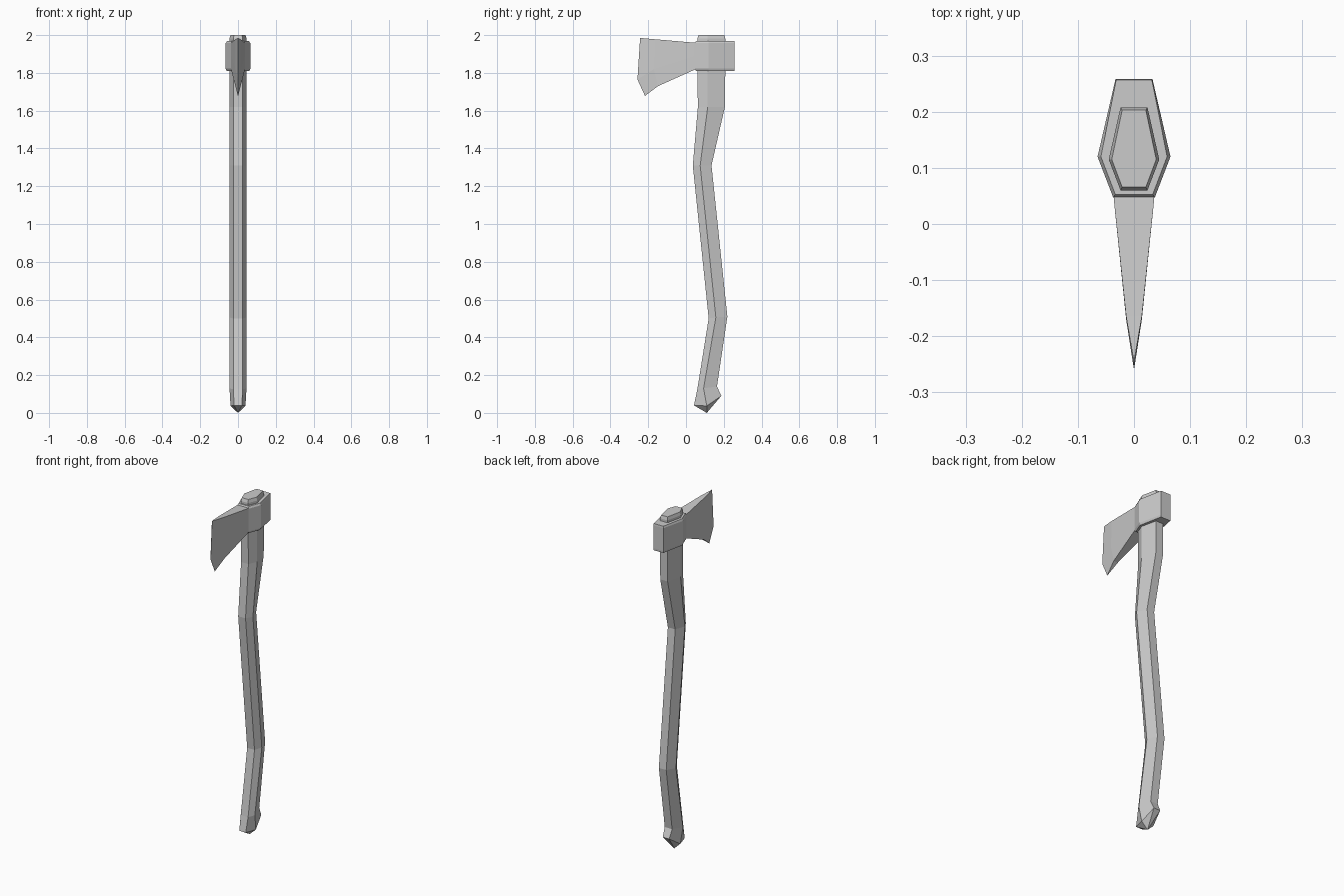
import bpy, bmesh

if "Cube" in bpy.data.objects:
    bpy.data.objects.remove(bpy.data.objects["Cube"])


def loft(name, rings, tip=None):
    """Skin a stack of equal-length rings, cap the start, cap or point the end."""
    bm = bmesh.new()
    rows = [[bm.verts.new(p) for p in ring] for ring in rings]
    n = len(rows[0])
    for a, b in zip(rows, rows[1:]):
        for i in range(n):
            j = (i + 1) % n
            bm.faces.new((a[i], a[j], b[j], b[i]))
    bm.faces.new(rows[0][::-1])
    if tip:
        t = bm.verts.new(tip)
        for i in range(n):
            bm.faces.new((rows[-1][i], rows[-1][(i + 1) % n], t))
    else:
        bm.faces.new(rows[-1])
    bmesh.ops.recalc_face_normals(bm, faces=bm.faces)
    mesh = bpy.data.meshes.new(name)
    bm.to_mesh(mesh)
    bm.free()
    obj = bpy.data.objects.new(name, mesh)
    bpy.context.collection.objects.link(obj)
    return obj


def hexagon(front, mid, back, wf, wm, wb):
    """Six-sided ring; front, mid and back are (y, z), w* are half widths."""
    return [(-wf, *front), (wf, *front), (wm, *mid),
            (wb, *back), (-wb, *back), (-wm, *mid)]


# Handle: curved six-sided shaft, from chamfered top to flared, pointed butt
stations = [  # front, mid, back as (y, z), then scale of width
    ((.066, 2.0), (.115, 2.0), (.203, 2.0), .88),
    ((.060, 1.982), (.115, 1.982), (.208, 1.982), 1),
    ((.060, 1.80), (.115, 1.80), (.208, 1.80), 1),
    ((.063, 1.62), (.115, 1.62), (.206, 1.62), 1),
    ((.036, 1.31), (.075, 1.31), (.135, 1.31), 1),
    ((.120, .50), (.158, .505), (.219, .51), 1),
    ((.060, .125), (.093, .13), (.164, .14), 1),
    ((.042, .04), (.110, .037), (.187, .09), .88),
]
loft("handle", [hexagon(f, m, b, .024 * s, .045 * s, .024 * s)
                for f, m, b, s in stations], tip=(0, .11, 0))


# Head socket: hexagonal block with thin chamfers at top and bottom
def socket_ring(z, d):
    return hexagon((.047 + d, z), (.12, z), (.258 - d * .2, z),
                   .037 - d * .6, .065 - d, .033 - d * .2)


loft("head_socket", [socket_ring(1.81, .006), socket_ring(1.822, 0),
                     socket_ring(1.957, 0), socket_ring(1.968, .006)])


# Blade: tapered cheeks running forward to a sharp cutting edge
def blade_ring(top, mid, low, w):
    return [(-w, *top), (w, *top), (w, *mid), (w, *low), (-w, *low), (-w, *mid)]


loft("blade", [
    blade_ring((.06, 1.958), (.06, 1.89), (.06, 1.822), .036),
    blade_ring((.044, 1.96), (.044, 1.89), (.044, 1.816), .036),
    blade_ring((-.165, 1.978), (-.17, 1.82), (-.148, 1.73), .014),
    blade_ring((-.243, 1.985), (-.257, 1.765), (-.217, 1.678), .0005),
])
